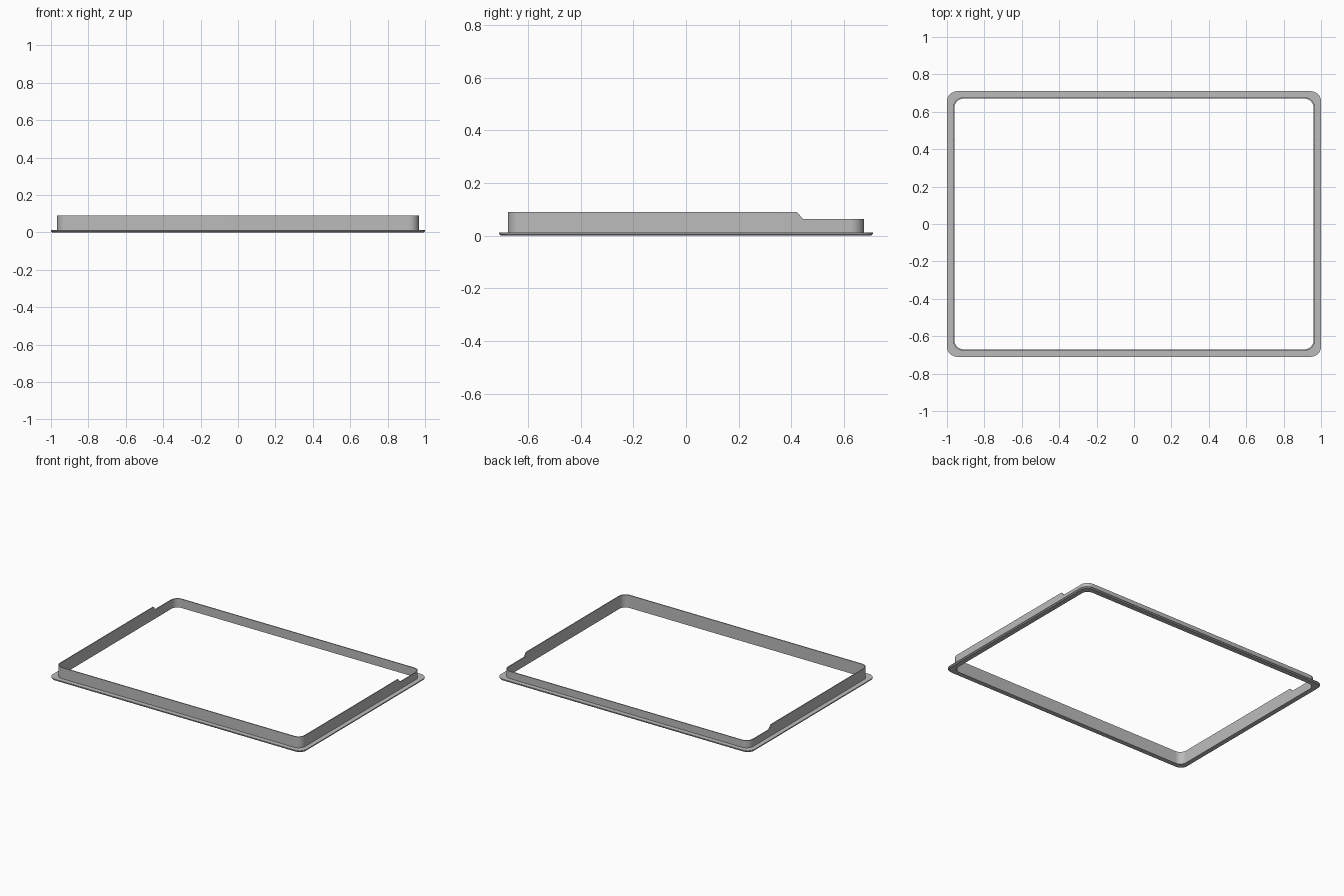
import bpy, bmesh, math

if "Cube" in bpy.data.objects:
    bpy.data.objects.remove(bpy.data.objects["Cube"])

STEP_Y = (0.422, 0.445)      # start and end of the sloped step on the side walls
TALL, LOW = 0.09, 0.063      # wall heights in front of and behind the step


def rounded_loop(hx, hy, r, n=10):
    """Rounded rectangle, counter-clockwise, with extra points at the wall step."""
    pts = []
    for k, (sx, sy) in enumerate(((1, 1), (-1, 1), (-1, -1), (1, -1))):
        for i in range(n + 1):
            a = math.pi / 2 * (k + i / n)
            pts.append((sx * (hx - r) + r * math.cos(a), sy * (hy - r) + r * math.sin(a)))
        if k == 1:
            pts += [(-hx, y) for y in reversed(STEP_Y)]
    pts += [(hx, y) for y in STEP_Y]
    return pts


def wall_top(y):
    t = min(max((y - STEP_Y[0]) / (STEP_Y[1] - STEP_Y[0]), 0), 1)
    return TALL + (LOW - TALL) * t


# Cross-section: inset from the outer edge, corner radius, height (None = wall top)
SECTION = [
    (0.006, 0.050, 0.0), (0.0, 0.055, 0.006), (0.0, 0.055, 0.012),
    (0.033, 0.054, 0.012), (0.033, 0.054, None),
    (0.040, 0.048, None), (0.040, 0.048, 0.0),
]

# Flanged frame swept around the rounded rectangle
bm = bmesh.new()
rings = []
for inset, r, z in SECTION:
    loop = rounded_loop(1 - inset, 0.71 - inset, r)
    rings.append([bm.verts.new((x, y, wall_top(y) if z is None else z)) for x, y in loop])
count = len(rings[0])
for a, b in zip(rings, rings[1:] + rings[:1]):
    for i in range(count):
        j = (i + 1) % count
        bm.faces.new((a[i], a[j], b[j], b[i]))
bmesh.ops.recalc_face_normals(bm, faces=bm.faces)
mesh = bpy.data.meshes.new("flanged_frame")
bm.to_mesh(mesh)
bm.free()

grey = bpy.data.materials.new("grey")
grey.diffuse_color = (0.5, 0.5, 0.5, 1)
grey.use_nodes = True
grey.node_tree.nodes["Principled BSDF"].inputs["Base Color"].default_value = grey.diffuse_color
mesh.materials.append(grey)
frame = bpy.data.objects.new("flanged_frame", mesh)
bpy.context.collection.objects.link(frame)
bpy.context.view_layer.objects.active = frame
frame.select_set(True)
bpy.ops.object.shade_smooth_by_angle(angle=math.radians(30))
